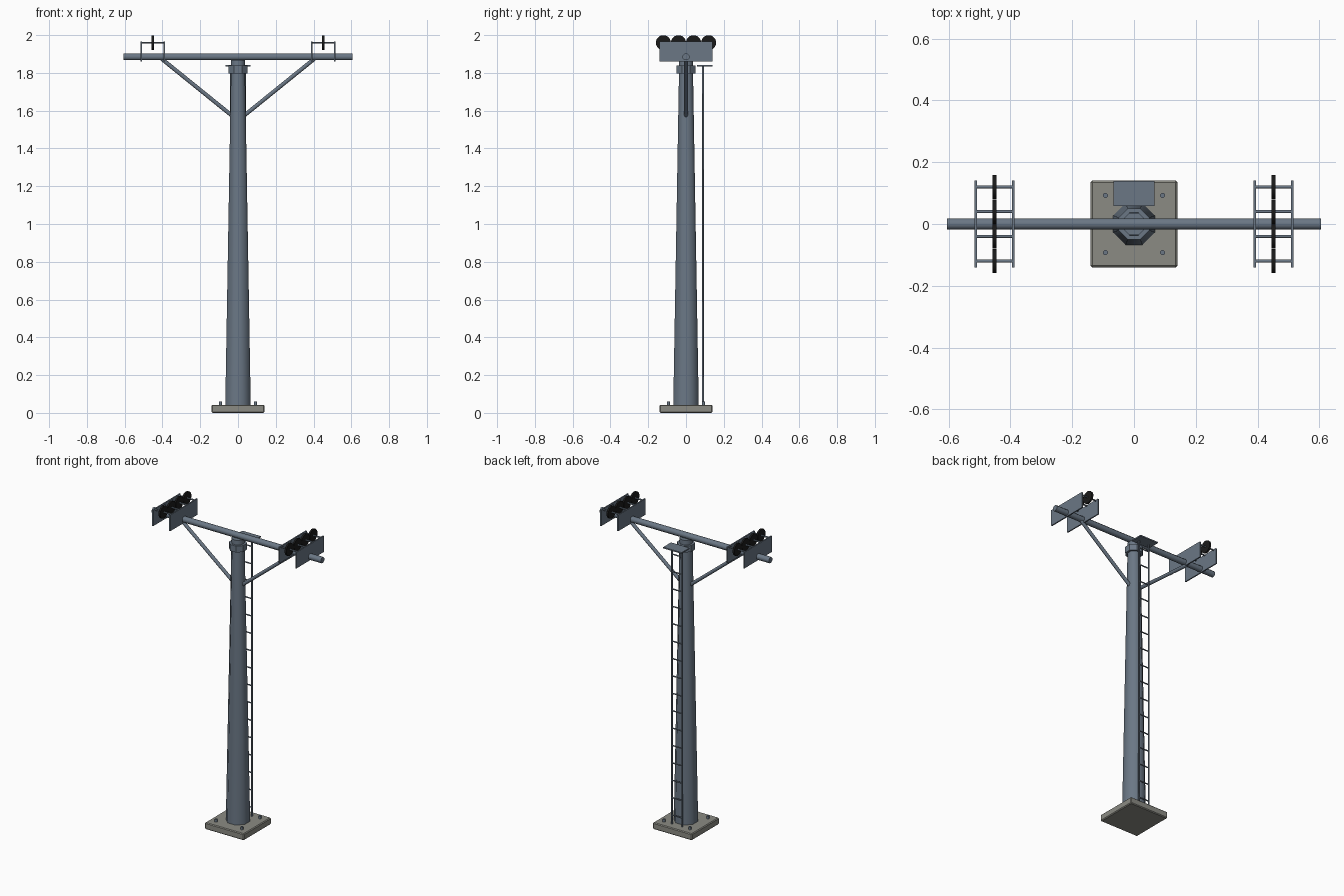
import bpy, math
from mathutils import Vector

if "Cube" in bpy.data.objects:
    bpy.data.objects.remove(bpy.data.objects["Cube"])


def material(name, rgb):
    m = bpy.data.materials.new(name)
    m.diffuse_color = (*rgb, 1)
    m.use_nodes = True
    m.node_tree.nodes["Principled BSDF"].inputs["Base Color"].default_value = m.diffuse_color
    return m


STEEL = material("slate steel", (0.145, 0.185, 0.235))
DARK = material("dark steel", (0.035, 0.045, 0.055))
CONCRETE = material("concrete", (0.26, 0.26, 0.23))
RUBBER = material("black rubber", (0.01, 0.01, 0.01))


def finish(ob, name, mat):
    ob.name = name
    ob.data.materials.append(mat)
    return ob


def box(name, mat, centre, size, bevel=0):
    bpy.ops.mesh.primitive_cube_add(size=1, location=centre)
    ob = finish(bpy.context.object, name, mat)
    ob.scale = size
    bpy.ops.object.transform_apply(location=False, rotation=False, scale=True)
    if bevel:
        mod = ob.modifiers.new("bevel", "BEVEL")
        mod.width = bevel
        mod.segments = 1
    return ob


def rod(name, mat, a, b, r1, r2=None, sides=8, smooth=True):
    """Straight bar from a to b with a flat side to the front."""
    a, b = Vector(a), Vector(b)
    d = b - a
    bpy.ops.mesh.primitive_cone_add(vertices=sides, radius1=r1, radius2=r1 if r2 is None else r2,
                                    depth=d.length, location=(a + b) / 2)
    ob = finish(bpy.context.object, name, mat)
    ob.rotation_euler = d.to_track_quat('Z', 'Y').to_euler()
    ob.rotation_euler.rotate_axis('Z', math.pi / sides)
    if smooth:
        bpy.ops.object.shade_smooth_by_angle(angle=math.radians(62))
    return ob


# Footing with anchor bolts
box("footing", CONCRETE, (0, 0, 0.0215), (0.28, 0.28, 0.043), 0.005)
for x in (-0.0925, 0.0925):
    for y in (-0.0925, 0.0925):
        rod("anchor_bolt", STEEL, (x, y, 0.035), (x, y, 0.06), 0.0085)

# Tapered mast and head collar
rod("mast", STEEL, (0, 0, 0.04), (0, 0, 1.868), 0.073, 0.039)
rod("mast_collar", STEEL, (0, 0, 1.797), (0, 0, 1.838), 0.054, smooth=False)

# Crossarm and diagonal braces
rod("crossarm", STEEL, (-0.605, 0, 1.885), (0.605, 0, 1.885), 0.0195)
for s in (-1, 1):
    rod("brace", STEEL, (s * 0.03, 0, 1.572), (s * 0.405, 0, 1.875), 0.0115)

# Sheave assemblies: side plates, axles and wheels
for s in (-1, 1):
    cx = s * 0.451
    for e in (-1, 1):
        box("sheave_plate", STEEL, (cx + e * 0.061, 0, 1.913), (0.008, 0.28, 0.104))
    for y in (-0.12, -0.04, 0.04, 0.12):
        rod("axle", STEEL, (cx - 0.063, y, 1.96), (cx + 0.063, y, 1.96), 0.005)
        rod("sheave_wheel", RUBBER, (cx - 0.006, y, 1.96), (cx + 0.006, y, 1.96),
            0.04, sides=16)

# Service ladder and top platform at the back
for x in (-0.037, 0.037):
    rod("ladder_rail", STEEL, (x, 0.09, 0.04), (x, 0.09, 1.84), 0.005, sides=6)
for i in range(16):
    z = 0.1 + i * 0.1125
    rod("ladder_rung", STEEL, (-0.037, 0.09, z), (0.037, 0.09, z), 0.004, sides=6)
box("platform", STEEL, (0, 0.099, 1.839), (0.132, 0.08, 0.008))
